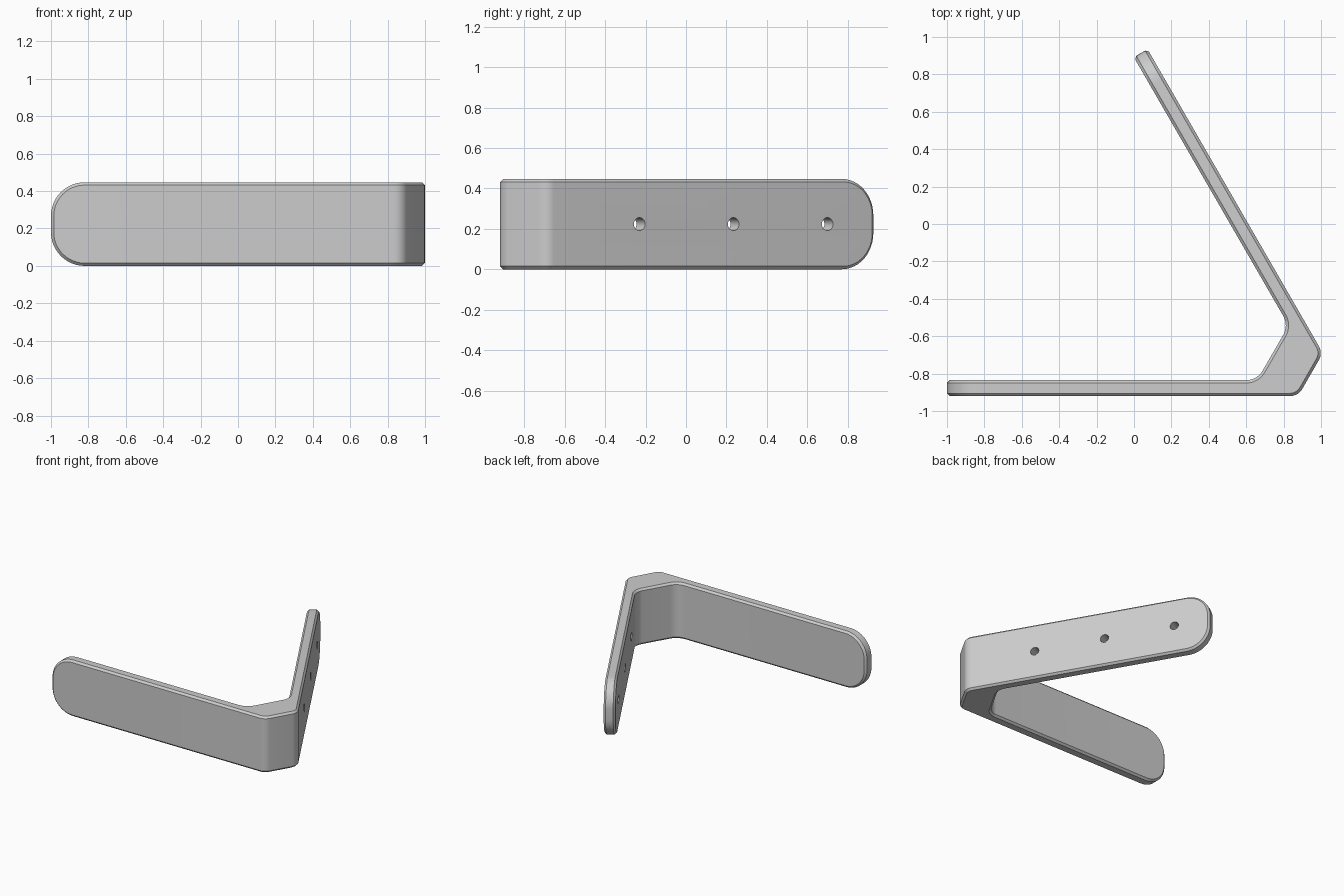
import bpy, bmesh, math
from mathutils import Vector

cube = bpy.data.objects.get("Cube")
if cube:
    bpy.data.objects.remove(cube, do_unlink=True)

HEIGHT, CHAMFER, END_RADIUS = 0.447, 0.015, 0.18
ALONG = Vector((-0.5, math.sqrt(0.75), 0))    # direction of the drilled arm
OUT = Vector((math.sqrt(0.75), 0.5, 0))       # its outward normal
FACE, TIP, THICK = 0.53, 0.773, 0.085         # outer face offset, tip, thickness


def arm_point(out, along, z=0):
    return OUT * out + ALONG * along + Vector((0, 0, z))


def fillet(before, corner, after, radius, steps=8):
    """Points of an arc that rounds a corner."""
    a, b = (before - corner).normalized(), (after - corner).normalized()
    half = a.angle(b) / 2
    centre = corner + (a + b).normalized() * radius / math.sin(half)
    start = (corner + a * radius / math.tan(half) - centre).normalized()
    end = (corner + b * radius / math.tan(half) - centre).normalized()
    return [centre + start.slerp(end, i / steps) * radius for i in range(steps + 1)]


# Plan outline: (point, fillet radius)
outline = [
    (Vector((-1, -0.92, 0)), 0),
    (Vector((0.878, -0.92, 0)), 0.075),
    (Vector((1.01, -0.69, 0)), 0.075),
    (arm_point(FACE, TIP), 0),
    (arm_point(FACE - THICK, TIP), 0),
    (Vector((0.827, -0.542, 0)), 0.1),
    (Vector((0.658, -0.835, 0)), 0.1),
    (Vector((-1, -0.835, 0)), 0),
]
points = []
for i, (p, r) in enumerate(outline):
    nxt = outline[(i + 1) % len(outline)][0]
    points += fillet(outline[i - 1][0], p, nxt, r) if r else [p]

# Bracket body: extruded outline
bm = bmesh.new()
base = bm.faces.new([bm.verts.new(p) for p in points])
top = bmesh.ops.extrude_face_region(bm, geom=[base])["geom"]
bmesh.ops.translate(bm, vec=(0, 0, HEIGHT),
                    verts=[v for v in top if isinstance(v, bmesh.types.BMVert)])
bmesh.ops.recalc_face_normals(bm, faces=bm.faces)


def at_tip(e):
    a, b = e.verts[0].co, e.verts[1].co
    flat = abs(a.z - b.z) < 1e-4
    return flat and (max(a.x, b.x) < -0.99 or min(a.dot(ALONG), b.dot(ALONG)) > TIP - 0.01)


# Rounded arm tips, then a chamfer round every sharp rim
bmesh.ops.bevel(bm, geom=[e for e in bm.edges if at_tip(e)], offset=END_RADIUS,
                offset_type='OFFSET', segments=12, profile=0.5, affect='EDGES')
rims = [e for e in bm.edges if e.calc_face_angle(0) > math.radians(60)]
bmesh.ops.bevel(bm, geom=rims, offset=CHAMFER, offset_type='OFFSET',
                segments=1, profile=0.5, affect='EDGES')
bmesh.ops.recalc_face_normals(bm, faces=bm.faces)
mesh = bpy.data.meshes.new("angled_bracket")
bm.to_mesh(mesh)
bm.free()
bracket = bpy.data.objects.new("angled_bracket", mesh)
bpy.context.collection.objects.link(bracket)

# Three screw holes through one arm
for y in (-0.23, 0.235, 0.7):
    along = (y - FACE * OUT.y) / ALONG.y
    bpy.ops.mesh.primitive_cylinder_add(
        vertices=32, radius=0.032, depth=0.3,
        location=arm_point(FACE - THICK / 2, along, HEIGHT / 2),
        rotation=OUT.to_track_quat('Z', 'Y').to_euler())
    cutter = bpy.context.object
    cutter.name = "hole_cutter"
    cutter.hide_render = True
    bpy.context.view_layer.objects.active = bracket
    cut = bracket.modifiers.new("hole", 'BOOLEAN')
    cut.operation, cut.solver, cut.object = 'DIFFERENCE', 'EXACT', cutter
    bpy.ops.object.modifier_apply(modifier=cut.name)
    bpy.data.objects.remove(cutter, do_unlink=True)

# Colour and shading
grey = bpy.data.materials.new("plain grey")
grey.use_nodes = True
colour = (0.61, 0.61, 0.61, 1)
grey.diffuse_color = colour
grey.node_tree.nodes["Principled BSDF"].inputs["Base Color"].default_value = colour
bracket.data.materials.clear()
bracket.data.materials.append(grey)
bpy.ops.object.select_all(action='DESELECT')
bracket.select_set(True)
bpy.context.view_layer.objects.active = bracket
bpy.ops.object.shade_smooth_by_angle(angle=math.radians(25))
